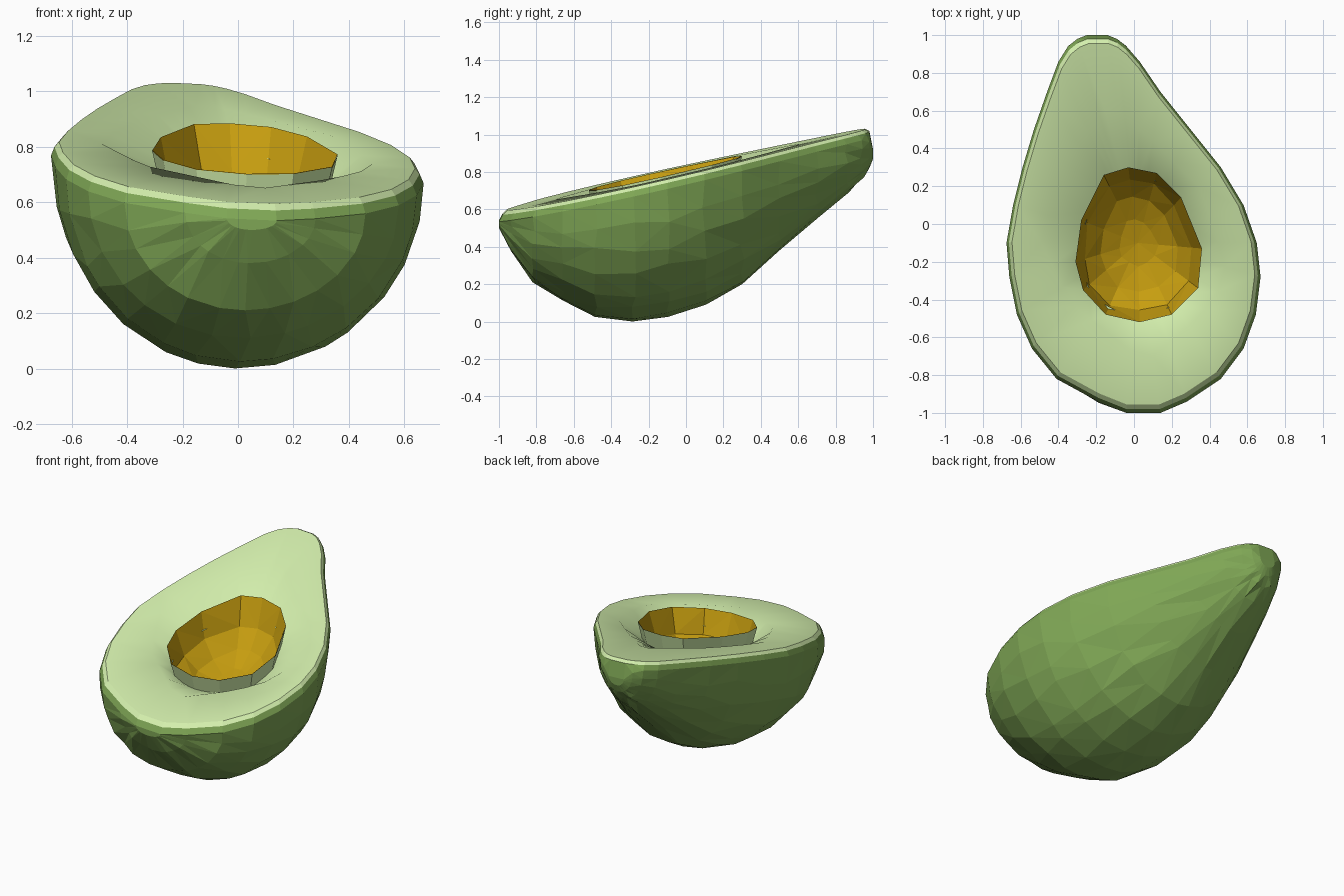
import bpy, bmesh, math, random
from mathutils import Vector

if "Cube" in bpy.data.objects:
    bpy.data.objects.remove(bpy.data.objects["Cube"])

random.seed(4)
CENTRE = Vector((0.02, -0.1))     # middle of the pit hollow


def plane_z(x, y):
    return 0.81 + 0.22 * y - 0.045 * x


def make_object(name, verts, faces, colour, up, smooth=False):
    """Build a mesh; up = +1 / -1 is the side its faces should look towards."""
    bm = bmesh.new()
    vs = [bm.verts.new(v) for v in verts]
    for f in faces:
        bm.faces.new([vs[i] for i in f])
    bmesh.ops.triangulate(bm, faces=bm.faces[:])
    bmesh.ops.recalc_face_normals(bm, faces=bm.faces[:])
    if sum(f.normal.z * f.calc_area() for f in bm.faces) * up < 0:
        bmesh.ops.reverse_faces(bm, faces=bm.faces[:])
    for f in bm.faces:
        f.smooth = smooth
    me = bpy.data.meshes.new(name)
    bm.to_mesh(me)
    bm.free()
    mat = bpy.data.materials.new(name + "_colour")
    mat.diffuse_color = (*colour, 1)
    mat.use_nodes = True
    mat.node_tree.nodes["Principled BSDF"].inputs["Base Color"].default_value = mat.diffuse_color
    me.materials.append(mat)
    ob = bpy.data.objects.new(name, me)
    bpy.context.collection.objects.link(ob)
    return ob


def bridge(rings):
    """Quads joining closed loops of equal length."""
    n = len(rings[0])
    verts = [v for r in rings for v in r]
    faces = [(k * n + i, k * n + (i + 1) % n, (k + 1) * n + (i + 1) % n, (k + 1) * n + i)
             for k in range(len(rings) - 1) for i in range(n)]
    return verts, faces


def ray_hit(poly, a):
    """Point of a polygon outline seen from CENTRE at angle a."""
    d = Vector((math.cos(a), math.sin(a)))
    for p, q in zip(poly, poly[1:] + poly[:1]):
        p, q = Vector(p) - CENTRE, Vector(q) - CENTRE
        e = q - p
        den = d.cross(e)
        if abs(den) < 1e-9:
            continue
        t, u = p.cross(e) / den, p.cross(d) / den
        if t > 0 and -1e-6 <= u <= 1 + 1e-6:
            return CENTRE + d * t
    return CENTRE + d * 0.4


def on_plane(p, drop=0.0):
    return (p[0], p[1], plane_z(p[0], p[1]) - drop)


def scaled(p, s):
    return CENTRE + (Vector(p) - CENTRE) * s


# Skin stations: y, left x, right x, lowest z, drop of the rim below the cut
STATIONS = [
    (-1.00, -0.04, 0.14, 0.50, 0.05), (-0.94, -0.19, 0.28, 0.38, 0.05),
    (-0.82, -0.41, 0.46, 0.21, 0.05), (-0.66, -0.54, 0.58, 0.11, 0.05),
    (-0.48, -0.62, 0.645, 0.025, 0.05), (-0.28, -0.66, 0.67, 0.0, 0.05),
    (-0.10, -0.675, 0.65, 0.025, 0.05), (0.10, -0.64, 0.58, 0.09, 0.05),
    (0.30, -0.59, 0.46, 0.20, 0.05), (0.50, -0.53, 0.30, 0.38, 0.05),
    (0.70, -0.46, 0.14, 0.555, 0.05), (0.86, -0.40, 0.03, 0.69, 0.05),
    (0.94, -0.35, -0.04, 0.765, 0.05), (0.98, -0.30, -0.09, 0.82, 0.07),
    (1.00, -0.25, -0.14, 0.87, 0.12)]
SEG = 14

verts, faces = [], []
for k, (y, xl, xr, zb, drop) in enumerate(STATIONS):
    for j in range(SEG + 1):
        shift = 0.0 if j in (0, SEG) else random.uniform(-0.05, 0.05)
        t = math.pi * j / SEG + shift
        x = (xl + xr) / 2 - (xr - xl) / 2 * math.cos(t)
        zt = plane_z(x, y) - drop
        yy = y + (random.uniform(-0.012, 0.012) if shift and 0 < k < 13 else 0)
        verts.append((x, yy, zt - (zt - zb) * math.sin(t)))
row = SEG + 1
for k in range(len(STATIONS) - 1):
    for j in range(SEG):
        a = k * row + j
        faces.append((a, a + 1, a + row + 1, a + row))
last = (len(STATIONS) - 1) * row
faces += [tuple(range(row)), tuple(range(last, last + row))]

# Rim of the skin turns inward up to the cut
ends = len(STATIONS)
rim = [k * row for k in range(ends)] + [k * row + SEG for k in reversed(range(ends))]
lip_start = len(verts)
lip = [on_plane((verts[i][0] * 0.98 - 0.001, verts[i][1] * 0.98), 0.018) for i in rim]
verts += lip
n = len(rim)
for i in range(n):
    j = (i + 1) % n
    faces.append((rim[i], rim[j], lip_start + j, lip_start + i))
make_object("skin", verts, faces, (0.21, 0.38, 0.09), -1)

# Outlines on the cut: edge of the hollow, and rim of the pit
HOLLOW = [(0.5, -0.28), (0.36, 0.18), (0.12, 0.42), (-0.13, 0.64), (-0.38, 0.28),
          (-0.5, -0.08), (-0.34, -0.42), (0.06, -0.73), (0.34, -0.5)]
PIT = [(0.03, -0.52), (0.20, -0.48), (0.34, -0.34), (0.36, -0.13), (0.25, 0.14),
       (0.12, 0.27), (-0.03, 0.30), (-0.16, 0.26), (-0.28, 0.02), (-0.31, -0.20),
       (-0.27, -0.35), (-0.15, -0.48)]

# Flesh: bevel, flat cut, then slope down to the pit
edge = [on_plane((p[0] * 0.975, p[1] * 0.975)) for p in lip]
angles = [math.atan2(p[1] - CENTRE.y, p[0] - CENTRE.x) for p in lip]
hollow = [on_plane(ray_hit(HOLLOW, a)) for a in angles]
floor = [on_plane(scaled(ray_hit(PIT, a), 0.93), 0.10) for a in angles]
v, f = bridge([edge, hollow, floor])
FLESH = (0.66, 0.87, 0.42)
make_object("flesh", v, f, FLESH, 1, smooth=True)
v, f = bridge([lip, edge])
make_object("flesh_edge", v, f, FLESH, 1)

# Pale wall outside the pit
v, f = bridge([[on_plane(p, -0.006) for p in PIT],
               [on_plane(scaled(p, 0.92), 0.11) for p in PIT]])
make_object("pit_wall", v, f, FLESH, -1)

# Pit: an open faceted bowl
DEPTH = 0.30
rings = [[on_plane(scaled(p, 0.995), -0.008) for p in PIT]]
for s in (0.86, 0.6, 0.3):
    ring = []
    for p in PIT:
        q = scaled(p, s + random.uniform(-0.03, 0.03))
        ring.append(on_plane(q, DEPTH * math.sqrt(1 - s * s)))
    rings.append(ring)
v, f = bridge(rings)
m = len(PIT)
v.append(on_plane(CENTRE, DEPTH))
f += [(3 * m + i, 3 * m + (i + 1) % m, 4 * m) for i in range(m)]
make_object("pit", v, f, (0.57, 0.34, 0.005), 1)
